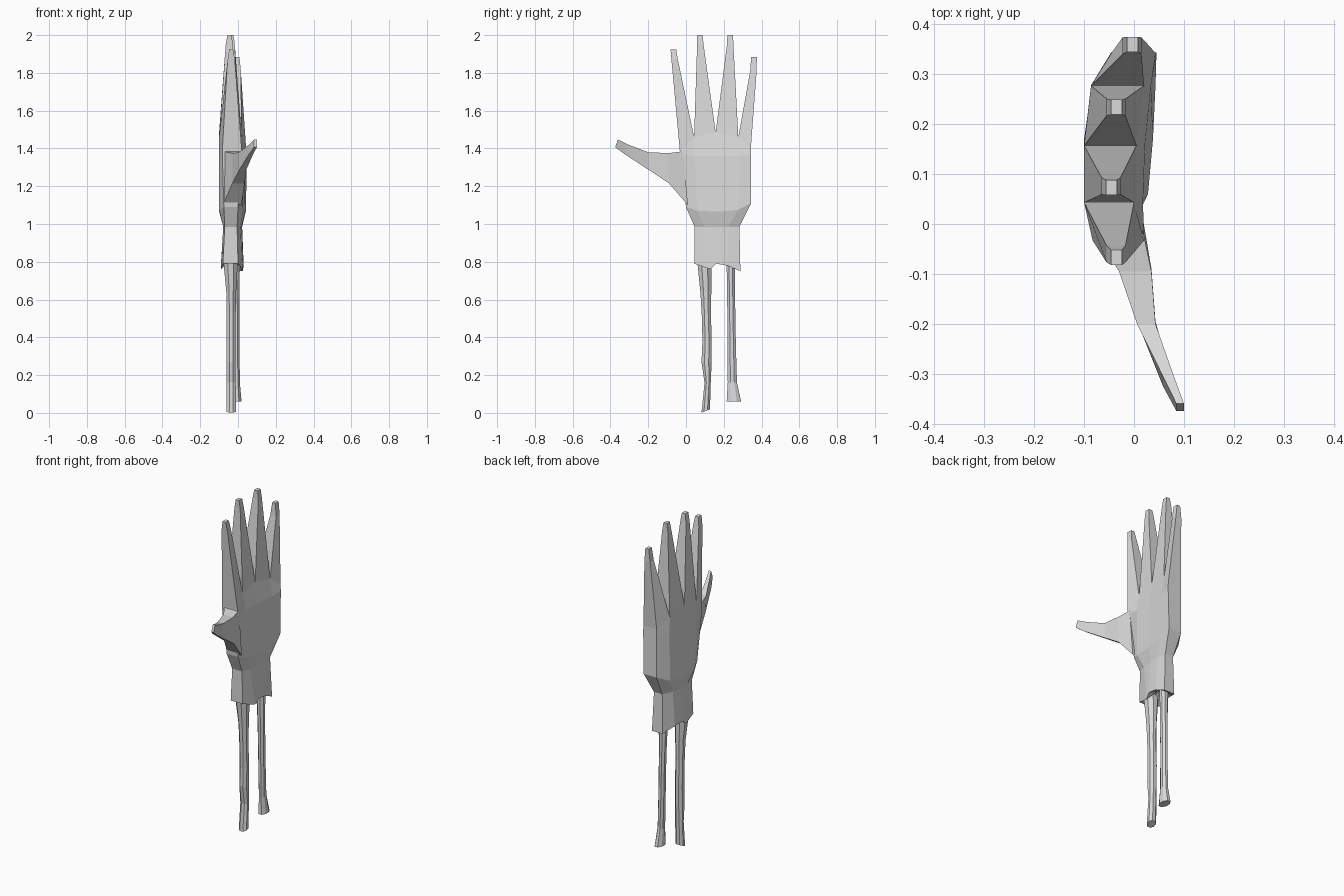
import bpy, bmesh, math

cube = bpy.data.objects.get("Cube")
if cube:
    bpy.data.objects.remove(cube, do_unlink=True)

# One pale grey for the whole arm
grey = bpy.data.materials.new("pale_grey")
grey.use_nodes = True
colour = (0.7, 0.7, 0.7, 1)
grey.diffuse_color = colour
grey.node_tree.nodes["Principled BSDF"].inputs["Base Color"].default_value = colour


def finish(bm, name):
    bmesh.ops.recalc_face_normals(bm, faces=bm.faces)
    mesh = bpy.data.meshes.new(name)
    bm.to_mesh(mesh)
    bm.free()
    mesh.materials.append(grey)
    ob = bpy.data.objects.new(name, mesh)
    bpy.context.scene.collection.objects.link(ob)
    return ob


def ring(bm, points):
    return [bm.verts.new(p) for p in points]


def bridge(bm, a, b):
    n = len(a)
    for i in range(n):
        j = (i + 1) % n
        bm.faces.new((a[i], a[j], b[j], b[i]))


def box_ring(x0, x1, y0, y1, z):
    """Corners in the order of a finger root: inner pair, then outer pair."""
    return [(x1, y0, z), (x1, y1, z), (x0, y1, z), (x0, y0, z)]


def slab(ys, palm_x, back_x, zs):
    """Closed section: palm side along y, then the back of the hand returning."""
    return (list(zip(palm_x, ys, zs)) + list(zip(back_x, ys, zs))[::-1])


# Hand: wrist stump and palm lofted upwards, fingers grown from the top edge
bm = bmesh.new()
wrist_y = (0.045, 0.13, 0.16, 0.22, 0.288)
sections = [
    slab(wrist_y, (0, 0.022, 0.028, 0.03, 0.025),
         (-0.08, -0.09, -0.09, -0.08, -0.045), (0.79, 0.76, 0.79, 0.78, 0.75)),
    slab((0.045, 0.1, 0.165, 0.225, 0.283), (-0.005, 0.013, 0.02, 0.022, 0.015),
         (-0.07, -0.078, -0.078, -0.07, -0.04), [0.985] * 5),
    slab((0.0, 0.06, 0.17, 0.275, 0.345), (0.0, 0.028, 0.038, 0.043, 0.04),
         (-0.075, -0.1, -0.1, -0.085, -0.045), (1.09, 1.07, 1.065, 1.075, 1.11)),
    slab((-0.033, 0.045, 0.16, 0.278, 0.343), (0.02, 0.018, 0.022, 0.034, 0.045),
         (-0.083, -0.1, -0.1, -0.086, -0.045), (1.37, 1.36, 1.36, 1.36, 1.37)),
    slab((-0.033, 0.043, 0.157, 0.277, 0.343), (0.02, 0, 0.005, 0.02, 0.043),
         (-0.083, -0.1, -0.1, -0.086, -0.045), (1.39, 1.46, 1.485, 1.46, 1.4)),
]
rings = [ring(bm, s) for s in sections]
for low, high in zip(rings, rings[1:]):
    bridge(bm, low, high)

# Hollowed underside of the stump
hub = bm.verts.new((-0.03, 0.165, 0.82))
for i, v in enumerate(rings[0]):
    bm.faces.new((v, rings[0][(i + 1) % 10], hub))

# Fingers: tip centre x, then y centre and z of the nail line and of the tip
fingers = [
    (-0.035, -0.06, 1.87, -0.067, 1.925),
    (-0.045, 0.076, 1.95, 0.073, 2.0),
    (-0.035, 0.234, 1.95, 0.234, 2.0),
    (-0.003, 0.357, 1.81, 0.36, 1.885),
]
top = rings[-1]
for i, (cx, y1, z1, y2, z2) in enumerate(fingers):
    root = [top[i], top[i + 1], top[8 - i], top[9 - i]]
    nail = ring(bm, box_ring(cx - 0.02, cx + 0.018, y1 - 0.017, y1 + 0.017, z1))
    tip = ring(bm, box_ring(cx - 0.011, cx + 0.011, y2 - 0.015, y2 + 0.015, z2))
    bridge(bm, root, nail)
    bridge(bm, nail, tip)
    bm.faces.new(tip)
finish(bm, "hand")

# Thumb: x range, then (y, z) of upper and lower edges
bm = bmesh.new()
thumb = [
    (-0.08, 0.018, -0.015, 1.385, 0.01, 1.1),
    (-0.03, 0.035, -0.095, 1.375, -0.09, 1.215),
    (0.006, 0.043, -0.2, 1.38, -0.195, 1.285),
    (0.058, 0.08, -0.305, 1.42, -0.325, 1.37),
    (0.085, 0.1, -0.36, 1.447, -0.375, 1.407),
]
loops = [ring(bm, [(x0, yt, zt), (x1, yt, zt), (x1, yb, zb), (x0, yb, zb)])
         for x0, x1, yt, zt, yb, zb in thumb]
for a, b in zip(loops, loops[1:]):
    bridge(bm, a, b)
bm.faces.new(loops[0])
bm.faces.new(loops[-1])
finish(bm, "thumb")


# Forearm bones: stations of (z, centre x, radius x, low y, high y)
def bone(name, stations, slant):
    bm = bmesh.new()
    loops = []
    for k, (z, cx, rx, y0, y1) in enumerate(stations):
        pts = []
        for s in range(8):
            a = math.tau * (s + 0.5) / 8
            lift = slant * (1 + math.sin(a)) / 2 if k == 0 else 0
            pts.append((cx + rx * math.cos(a) * 1.08,
                        (y0 + y1) / 2 + (y1 - y0) / 2 * math.sin(a) * 1.08, z + lift))
        loops.append(ring(bm, pts))
    for a, b in zip(loops, loops[1:]):
        bridge(bm, a, b)
    bm.faces.new(loops[0])
    bm.faces.new(loops[-1])
    finish(bm, name)


bone("front_bone", [
    (0, -0.036, 0.025, 0.082, 0.127), (0.16, -0.036, 0.024, 0.098, 0.131),
    (0.27, -0.036, 0.024, 0.082, 0.136), (0.38, -0.036, 0.024, 0.087, 0.136),
    (0.53, -0.036, 0.024, 0.083, 0.132), (0.64, -0.036, 0.026, 0.076, 0.134),
    (0.85, -0.04, 0.042, 0.055, 0.136)], 0.02)
bone("rear_bone", [
    (0.06, -0.005, 0.024, 0.215, 0.292), (0.16, -0.008, 0.018, 0.221, 0.27),
    (0.36, -0.01, 0.018, 0.22, 0.264), (0.6, -0.012, 0.019, 0.218, 0.26),
    (0.85, -0.015, 0.026, 0.214, 0.258)], 0)
